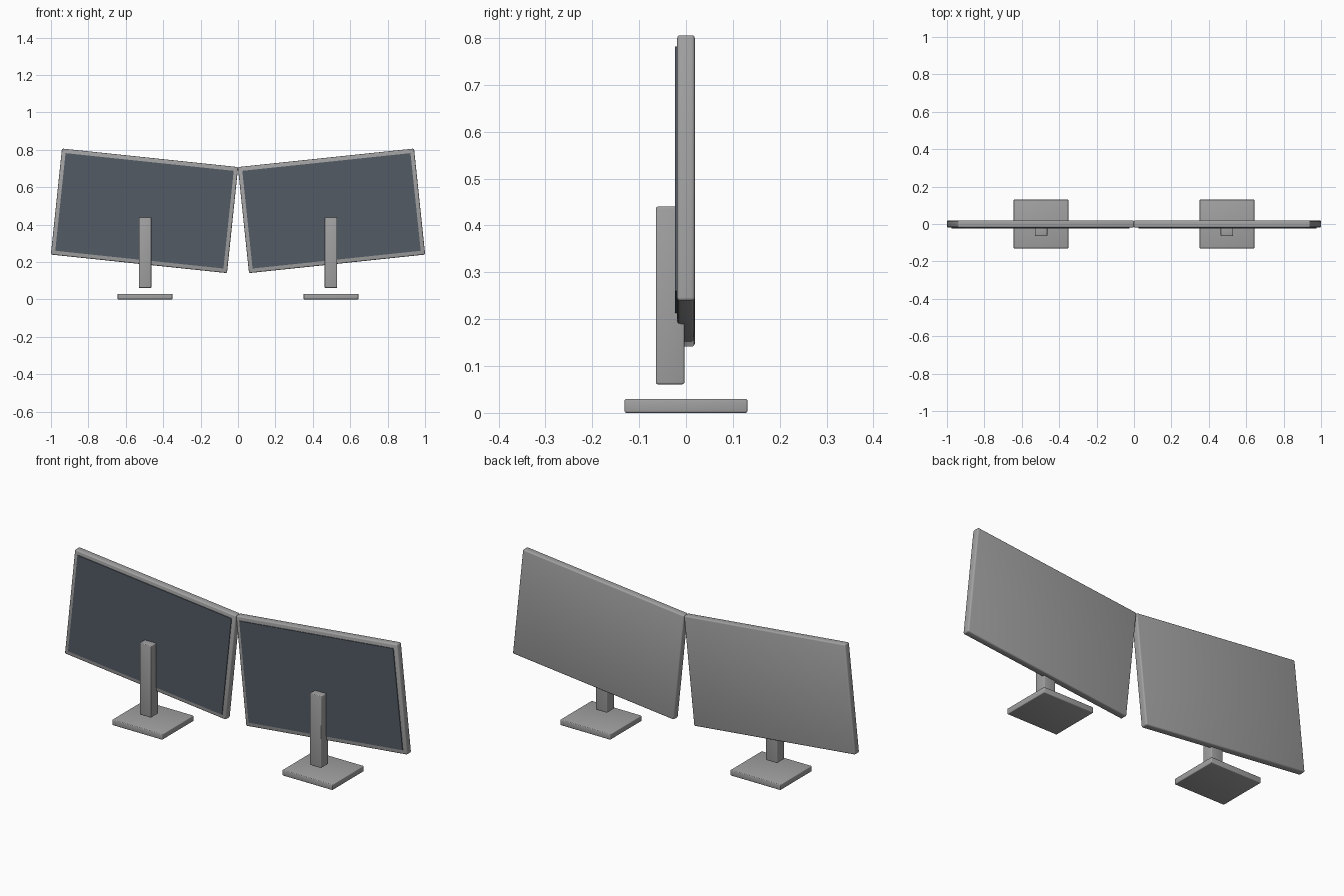
import bpy
import math

if "Cube" in bpy.data.objects:
    bpy.data.objects.remove(bpy.data.objects["Cube"])


def material(name, rgb):
    m = bpy.data.materials.new(name)
    m.diffuse_color = (*rgb, 1.0)
    m.use_nodes = True
    m.node_tree.nodes["Principled BSDF"].inputs["Base Color"].default_value = m.diffuse_color
    return m


GREY = material("casing grey", (0.36, 0.36, 0.36))
DARK = material("screen slate", (0.085, 0.105, 0.13))


def box(name, center, size, mat, tilt=0.0, bevel=0.0):
    """Box with optional tilt about the y axis and rounded edges."""
    bpy.ops.mesh.primitive_cube_add(size=1, location=center)
    ob = bpy.context.object
    ob.name = name
    ob.scale = size
    bpy.ops.object.transform_apply(location=False, rotation=False, scale=True)
    ob.rotation_euler = (0, tilt, 0)
    ob.data.materials.append(mat)
    if bevel:
        mod = ob.modifiers.new("rounded edges", 'BEVEL')
        mod.width = bevel
        mod.segments = 3
        bpy.ops.object.modifier_apply(modifier=mod.name)
        bpy.ops.object.shade_smooth_by_angle(angle=math.radians(35))
    return ob


for side, s in (("left", -1), ("right", 1)):
    tilt = -s * math.radians(6)
    # Tilted display: casing and thin screen plate on the front
    box(side + "_casing", (s * 0.5, 0, 0.4735), (0.947, 0.038, 0.57), GREY, tilt, 0.007)
    box(side + "_screen", (s * 0.5, -0.0195, 0.4735), (0.904, 0.007, 0.525), DARK, tilt)
    # Upright post and base slab, which do not touch each other
    box(side + "_post", (s * 0.497, -0.034, 0.2505), (0.067, 0.061, 0.379), GREY, 0, 0.004)
    box(side + "_base", (s * 0.497, 0, 0.015), (0.293, 0.262, 0.03), GREY, 0, 0.004)
